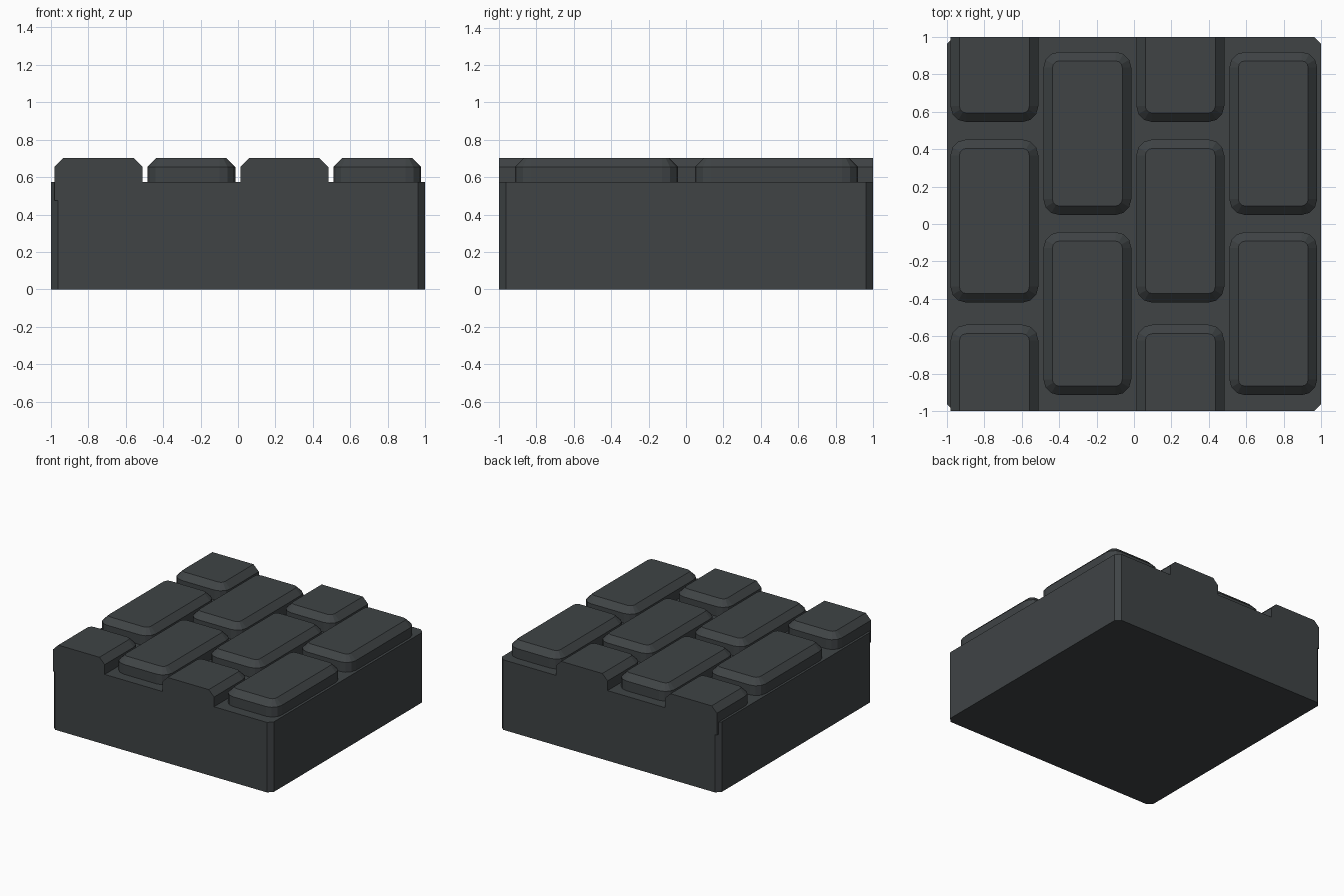
import bpy, bmesh, math

if "Cube" in bpy.data.objects:
    bpy.data.objects.remove(bpy.data.objects["Cube"])

stone = bpy.data.materials.new("dark_stone")
stone.diffuse_color = (0.05, 0.057, 0.06, 1)
stone.use_nodes = True
stone.node_tree.nodes["Principled BSDF"].inputs["Base Color"].default_value = stone.diffuse_color


def rounded_rect(x0, x1, y0, y1, r, seg):
    pts = []
    corners = [(x1 - r, y1 - r), (x0 + r, y1 - r), (x0 + r, y0 + r), (x1 - r, y0 + r)]
    for q, (cx, cy) in enumerate(corners):
        for i in range(seg + 1):
            a = math.pi / 2 * (q + i / seg)
            pts.append((cx + r * math.cos(a), cy + r * math.sin(a)))
    return pts


def build(name, box, levels, radius, seg):
    """Stack of rounded rectangles; levels = (z, inset). Trimmed to the tile at y = +-1."""
    x0, x1, y0, y1 = box
    bm = bmesh.new()
    rings = []
    for z, d in levels:
        outline = rounded_rect(x0 + d, x1 - d, y0 + d, y1 - d, radius - d, seg)
        rings.append([bm.verts.new((x, y, z)) for x, y in outline])
    for a, b in zip(rings, rings[1:]):
        for i in range(len(a)):
            j = (i + 1) % len(a)
            bm.faces.new((a[i], a[j], b[j], b[i]))
    bm.faces.new(rings[0][::-1])
    bm.faces.new(rings[-1])
    for s in (-1, 1):
        if max(s * y0, s * y1) > 1.001:
            bmesh.ops.bisect_plane(bm, geom=bm.verts[:] + bm.edges[:] + bm.faces[:],
                                   plane_co=(0, s, 0), plane_no=(0, s, 0), clear_outer=True)
            bmesh.ops.holes_fill(bm, edges=[e for e in bm.edges if e.is_boundary])
    bmesh.ops.recalc_face_normals(bm, faces=bm.faces[:])
    mesh = bpy.data.meshes.new(name)
    bm.to_mesh(mesh)
    bm.free()
    mesh.materials.append(stone)
    obj = bpy.data.objects.new(name, mesh)
    bpy.context.collection.objects.link(obj)
    return obj


# Base slab with chamfered upright corners
build("base_slab", (-1, 1, -1, 1), [(0, 0), (0.575, 0)], 0.037, 1)

# Paving bricks in staggered columns, end bricks trimmed flush with the slab
W, L = 0.47, 0.872
brick_levels = [(0.475, 0), (0.655, 0), (0.703, 0.048)]
for col in range(4):
    x = -0.981 + col * 0.4967
    starts = (-1.41, -0.42, 0.545) if col % 2 == 0 else (-0.915, 0.048)
    for row, y in enumerate(starts):
        build(f"brick_{col + 1}_{row + 1}", (x, x + W, y, y + L), brick_levels, 0.085, 3)
